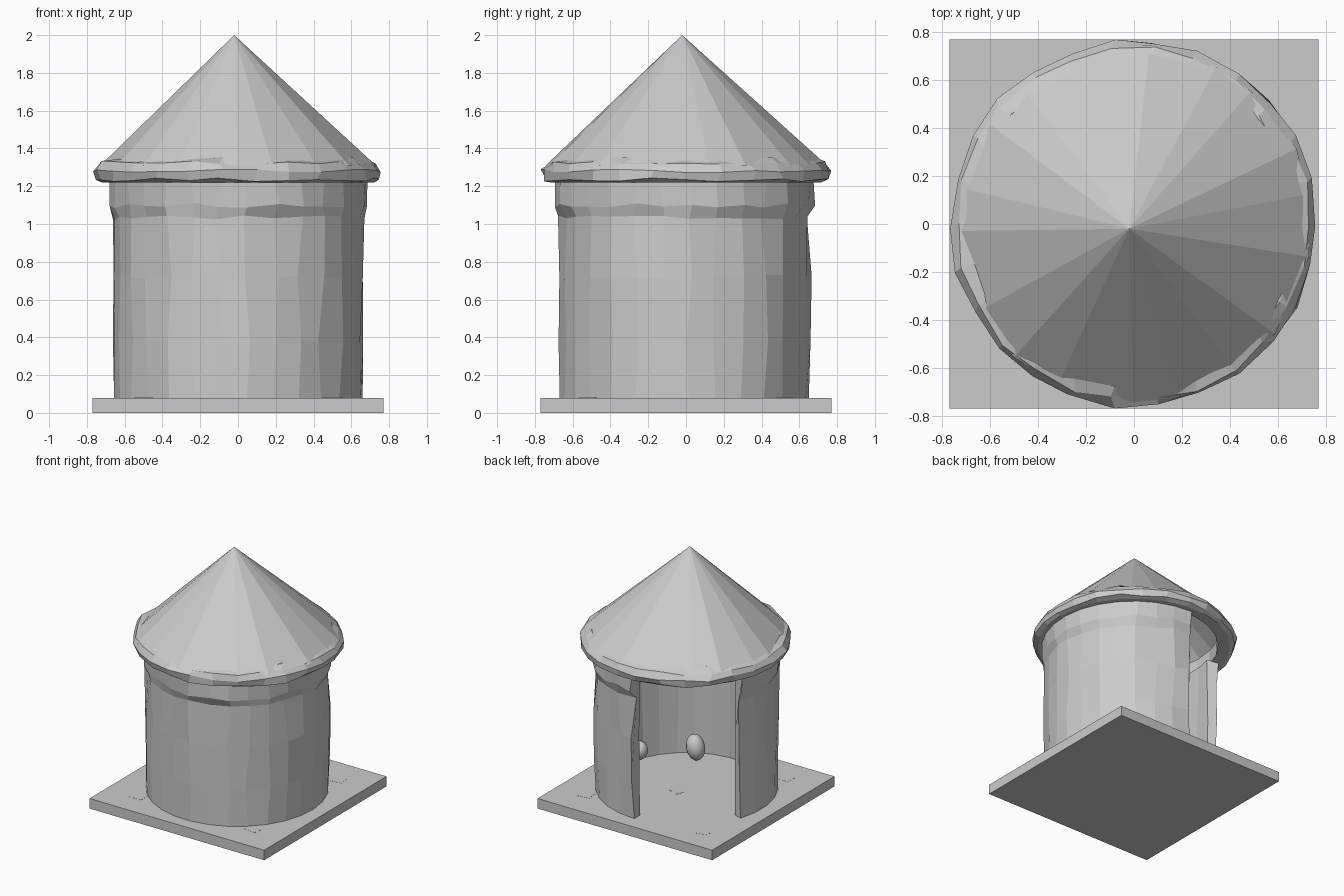
import bpy, bmesh, math, random
from mathutils import Matrix

if "Cube" in bpy.data.objects:
    bpy.data.objects.remove(bpy.data.objects["Cube"])
random.seed(7)


def finish(name, bm):
    bmesh.ops.recalc_face_normals(bm, faces=bm.faces[:])
    me = bpy.data.meshes.new(name)
    bm.to_mesh(me)
    bm.free()
    ob = bpy.data.objects.new(name, me)
    bpy.context.collection.objects.link(ob)
    return ob


def box(name, loc, size, turn=0):
    bm = bmesh.new()
    bmesh.ops.create_cube(bm, size=1, matrix=Matrix.Translation(loc)
                          @ Matrix.Rotation(math.radians(turn), 4, 'Z')
                          @ Matrix.Diagonal((*size, 1)))
    return finish(name, bm)


def sweep(name, profile, start, end, steps, jr=0, jz=0, ja=0, fixed=(), closed=False):
    """Sweep a closed (radius, z) profile around z with hand-cut irregularity."""
    bm = bmesh.new()
    rings = []
    for i in range(steps if closed else steps + 1):
        ring = []
        for k, (r, z) in enumerate(profile):
            still = k in fixed
            a = math.radians(start + (end - start) * i / steps
                             + (0 if still else random.uniform(-ja, ja)))
            rr = r + (0 if still else random.uniform(-jr, jr))
            zz = z + (0 if still else random.uniform(-jz, jz))
            ring.append(bm.verts.new((rr * math.cos(a), rr * math.sin(a), zz)))
        rings.append(ring)
    n = len(profile)
    pairs = list(zip(rings, rings[1:])) + ([(rings[-1], rings[0])] if closed else [])
    for a, b in pairs:
        for k in range(n):
            bm.faces.new((a[k], b[k], b[(k + 1) % n], a[(k + 1) % n]))
    if not closed:
        bm.faces.new(rings[0])
        bm.faces.new(rings[-1])
    return finish(name, bm)


# Square base with flush paving squares
box("base_slab", (0, 0, 0.04), (1.54, 1.54, 0.08))
for i, (x, y) in enumerate([(-.54, .55), (.52, .52), (-.5, -.54), (.5, -.52), (.02, .08)]):
    box(f"paving_square_{i + 1}", (x, y, 0.071), (0.1, 0.08, 0.02), 15 - 8 * i)

# Curved wall with a doorway facing back-left, flared at the top
wall = [(.66, .075), (.665, .38), (.665, .72), (.66, 1.03), (.685, 1.1), (.685, 1.23),
        (.59, 1.23), (.59, .72), (.59, .075)]
w = sweep("round_wall", wall, 161, 450, 23, .012, .015, 1.8, fixed=(0, 5, 6, 8))
w.location.y = -0.01

# Uneven eaves ring
eaves = [(.72, 1.22), (.755, 1.235), (.765, 1.28), (.735, 1.325), (.68, 1.345),
         (.63, 1.345), (.63, 1.225)]
sweep("eaves_ring", eaves, 0, 360, 26, .012, .01, 1.5, fixed=(0, 6), closed=True)

# Faceted conical roof, hollow beneath, apex slightly off centre
bm = bmesh.new()
tip = bm.verts.new((-.02, -.02, 2))
rim = []
for i in range(18):
    a = math.radians(i * 20 + 6 + random.uniform(-4, 4))
    r = .74 + random.uniform(-.012, .012)
    rim.append(bm.verts.new((r * math.cos(a), r * math.sin(a), 1.31)))
for i in range(18):
    bm.faces.new((tip, rim[i], rim[(i + 1) % 18]))
finish("cone_roof", bm)

# Small rounded objects by the inner wall
for name, loc, rad, tilt in [("tall_stone", (.21, -.42, .185), (.07, .07, .1), .2),
                             ("small_stone", (.54, -.19, .16), (.06, .06, .07), 0)]:
    bm = bmesh.new()
    bmesh.ops.create_uvsphere(bm, u_segments=12, v_segments=8, radius=1,
                              matrix=Matrix.Translation(loc) @ Matrix.Rotation(tilt, 4, 'Y')
                              @ Matrix.Diagonal((*rad, 1)))
    for f in bm.faces:
        f.smooth = True
    finish(name, bm)
